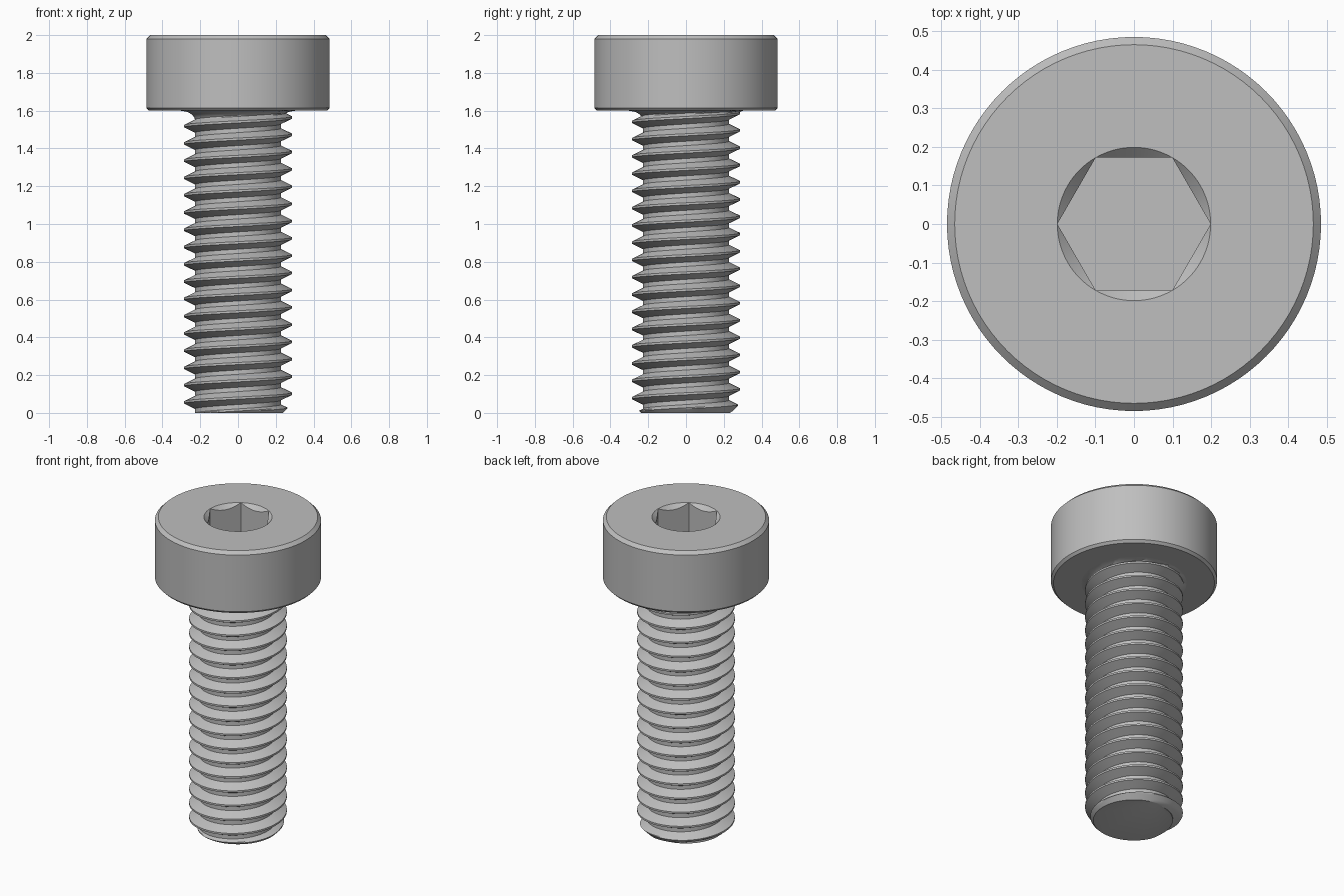
import bpy, bmesh, math

SEGS = 96
PITCH = 0.0914
MAJOR, MINOR = 0.2855, 0.227
HEAD_BOTTOM, HEAD_TOP = 1.6, 2.0
HEAD_R, SOCKET_R = 0.4855, 0.199

default = bpy.data.objects.get("Cube")
if default:
    bpy.data.objects.remove(default, do_unlink=True)

steel = bpy.data.materials.new("grey steel")
steel.use_nodes = True
steel.diffuse_color = (0.52, 0.52, 0.52, 1)
steel.node_tree.nodes["Principled BSDF"].inputs["Base Color"].default_value = (0.52, 0.52, 0.52, 1)


def point(bm, radius, angle, z):
    return bm.verts.new((radius * math.cos(angle), radius * math.sin(angle), z))


def finish(name, bm):
    """Weld, orient and smooth a mesh, then add it to the scene."""
    bmesh.ops.remove_doubles(bm, verts=bm.verts, dist=1e-5)
    bmesh.ops.dissolve_degenerate(bm, edges=bm.edges, dist=1e-5)
    bmesh.ops.recalc_face_normals(bm, faces=bm.faces)
    mesh = bpy.data.meshes.new(name)
    bm.to_mesh(mesh)
    bm.free()
    mesh.materials.append(steel)
    obj = bpy.data.objects.new(name, mesh)
    bpy.context.collection.objects.link(obj)
    bpy.ops.object.select_all(action="DESELECT")
    obj.select_set(True)
    bpy.context.view_layer.objects.active = obj
    bpy.ops.object.shade_smooth_by_angle(angle=math.radians(28))


def bridge(bm, lower, upper):
    for a, b, c, d in zip(lower, lower[1:], upper[1:], upper):
        bm.faces.new((a, b, c, d))


# Head: chamfered cylinder with a countersunk hexagonal socket
def hex_radius(angle):
    side = math.pi / 3
    return SOCKET_R * math.cos(side / 2) / math.cos(angle % side - side / 2)


def head_profile(angle):
    h = hex_radius(angle)
    return [(0, HEAD_BOTTOM), (HEAD_R - 0.015, HEAD_BOTTOM),
            (HEAD_R, HEAD_BOTTOM + 0.015), (HEAD_R, HEAD_TOP - 0.02),
            (HEAD_R - 0.02, HEAD_TOP), (SOCKET_R, HEAD_TOP),
            (h, HEAD_TOP - (SOCKET_R - h)), (h, 1.7), (0, 1.7)]


bm = bmesh.new()
columns = []
for j in range(SEGS + 1):
    angle = math.tau * j / SEGS
    columns.append([point(bm, r, angle, z) for r, z in head_profile(angle)])
for left, right in zip(columns, columns[1:]):
    bridge(bm, left, right)
finish("head", bm)


# Threaded shank: helical profile, chamfered tip, fillet below the head
def thread_radius(angle, z):
    phase = ((z - 0.01 - PITCH * angle / math.tau) / PITCH) % 1
    distance = min(phase, 1 - phase)          # turns away from the crest
    slope = (distance - 1 / 16) / (3 / 8 - 1 / 16)
    r = MAJOR - (MAJOR - MINOR) * min(max(slope, 0), 1)
    r = min(r, 0.238 + z)                     # tip chamfer
    rise = min(max((z - 1.545) / 0.055, 0), 1)
    fillet = MINOR + 0.08 * (1 - math.sqrt(1 - rise * rise))
    return max(r, fillet)


STEPS = 16
rows = int((HEAD_BOTTOM / PITCH + 3) * STEPS)
bm = bmesh.new()
columns = []
for j in range(SEGS + 1):
    angle = math.tau * j / SEGS
    column = []
    for i in range(rows):
        z = 0.01 + PITCH * (i / STEPS - 2 + j / SEGS)
        z = min(max(z, 0), HEAD_BOTTOM)
        column.append(point(bm, thread_radius(angle, z), angle, z))
    columns.append(column)
for left, right in zip(columns, columns[1:]):
    bridge(bm, left, right)
bmesh.ops.remove_doubles(bm, verts=bm.verts, dist=1e-5)
bmesh.ops.dissolve_degenerate(bm, edges=bm.edges, dist=1e-5)
# Flat tip
bmesh.ops.holes_fill(bm, edges=[e for e in bm.edges if e.is_boundary
                                and max(v.co.z for v in e.verts) < 1e-4], sides=0)
finish("threaded_shank", bm)
